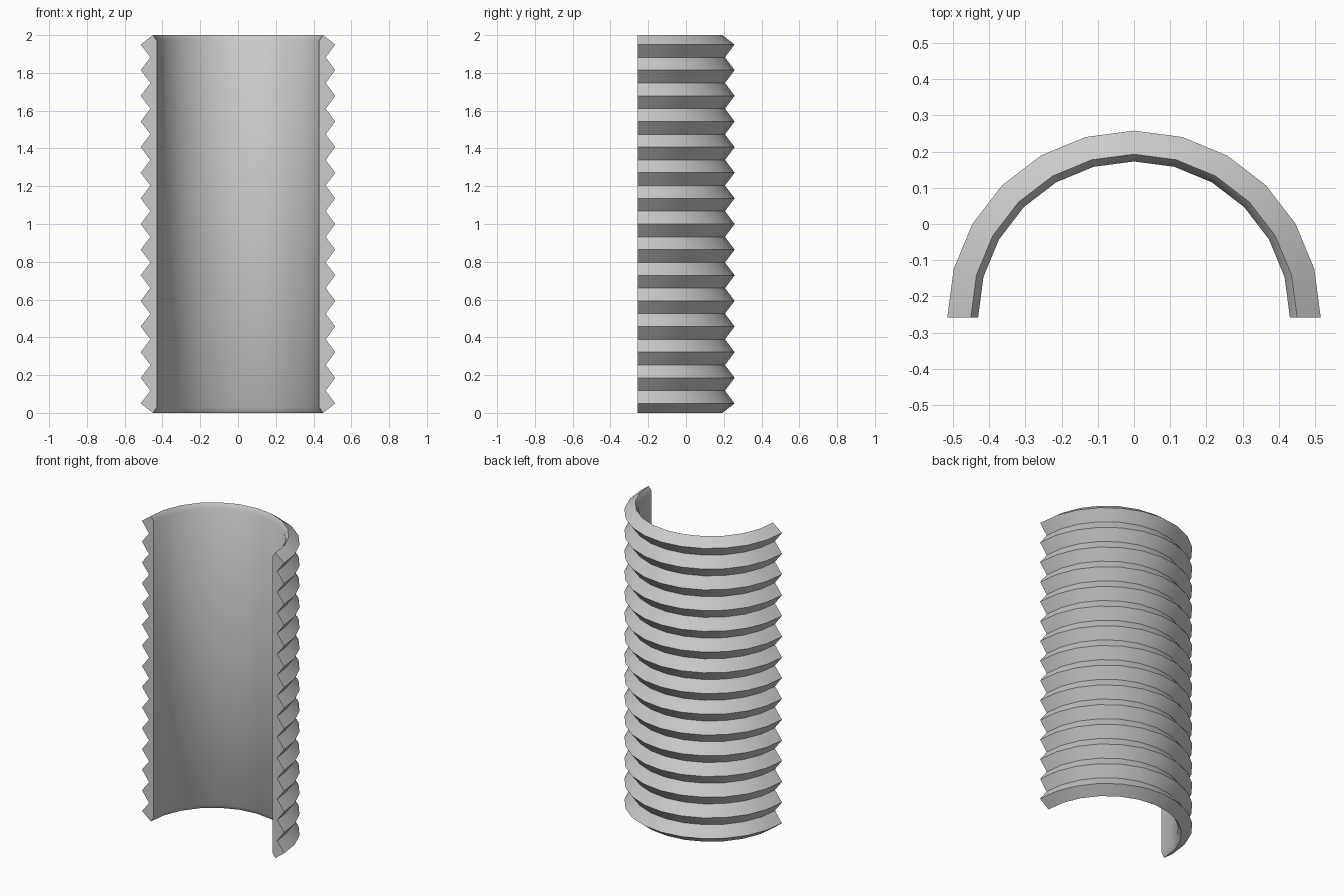
import bpy, bmesh, math

cube = bpy.data.objects.get("Cube")
if cube:
    bpy.data.objects.remove(cube, do_unlink=True)

# Plain grey material
grey = bpy.data.materials.new("light_grey")
grey.use_nodes = True
colour = (0.6, 0.6, 0.6, 1)
grey.diffuse_color = colour
grey.node_tree.nodes["Principled BSDF"].inputs["Base Color"].default_value = colour

HEIGHT = 2.0
CREST, ROOT, RIM, BORE = 0.515, 0.464, 0.45, 0.43
RIDGES = 15
SEGMENTS = 12
END = 0.05                                   # height of the first crest
PITCH = (HEIGHT - 2 * END) / (RIDGES - 1)
CENTRE_Y = -CREST / 2

# Wall cross-section (radius, height): chamfered bore, then zigzag ridges
profile = [(BORE, HEIGHT - 0.03), (BORE, 0.03), (RIM, 0)]
for i in range(RIDGES):
    z = END + i * PITCH
    profile.append((CREST, z))
    if i < RIDGES - 1:
        profile.append((ROOT, z + PITCH / 2))
profile.append((RIM, HEIGHT))

# Sweep the cross-section through half a turn
bm = bmesh.new()
columns = []
for s in range(SEGMENTS + 1):
    a = math.pi * s / SEGMENTS
    columns.append([bm.verts.new((r * math.cos(a), CENTRE_Y + r * math.sin(a), z))
                    for r, z in profile])
n = len(profile)
for c0, c1 in zip(columns, columns[1:]):
    for j in range(n):
        k = (j + 1) % n
        bm.faces.new((c0[j], c0[k], c1[k], c1[j]))

# Flat cut ends
bm.faces.new(columns[0])
bm.faces.new(columns[-1][::-1])
bmesh.ops.recalc_face_normals(bm, faces=bm.faces)

mesh = bpy.data.meshes.new("ridged_half_tube")
bm.to_mesh(mesh)
bm.free()
mesh.materials.append(grey)
tube = bpy.data.objects.new("ridged_half_tube", mesh)
bpy.context.collection.objects.link(tube)

# Smooth around the tube, crisp at the ridges
bpy.ops.object.select_all(action="DESELECT")
tube.select_set(True)
bpy.context.view_layer.objects.active = tube
bpy.ops.object.shade_smooth_by_angle(angle=math.radians(50))
